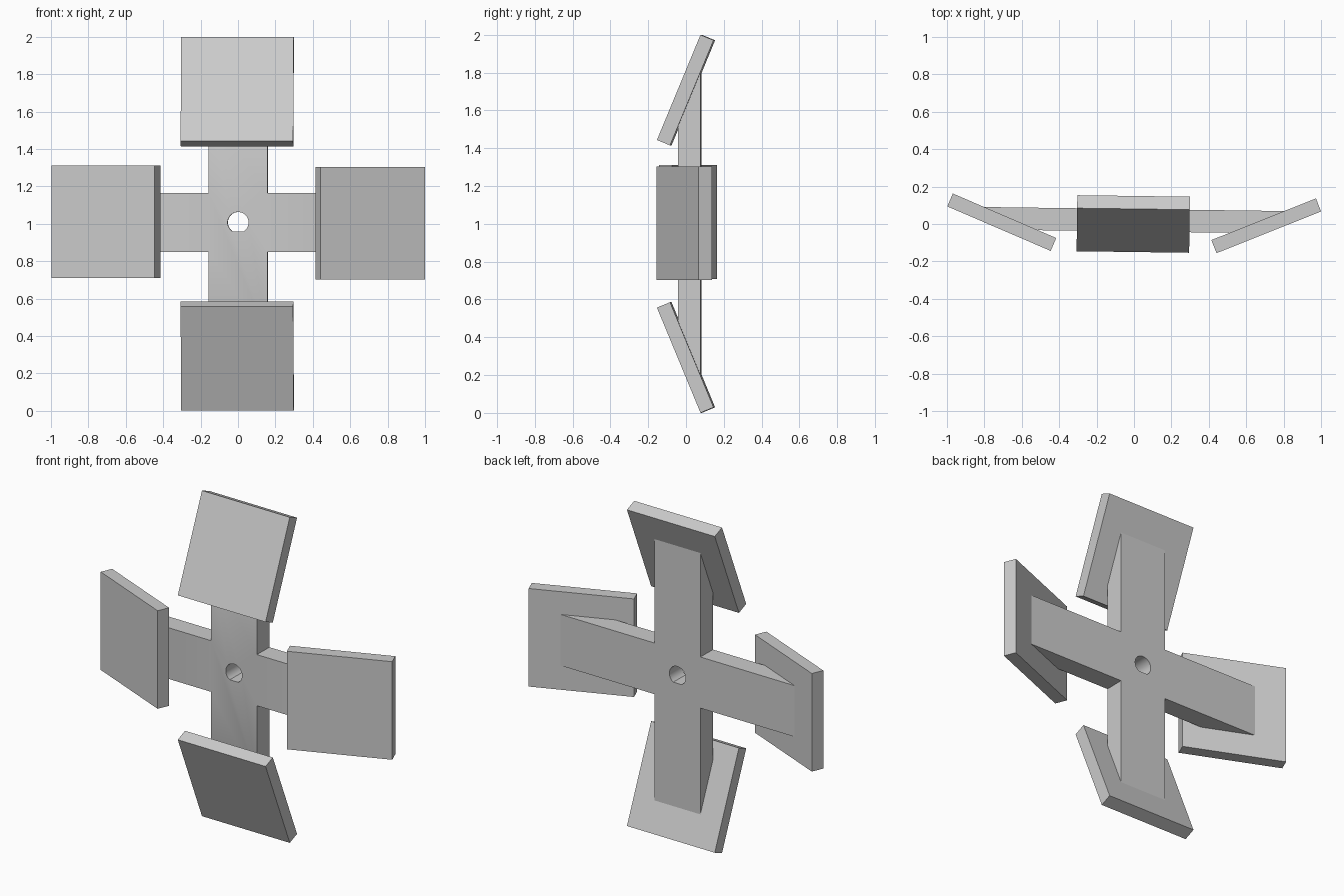
import bpy, bmesh
from math import radians, sin, cos, tan, pi, asin
from mathutils import Matrix, Vector

cube = bpy.data.objects.get("Cube")
if cube:
    bpy.data.objects.remove(cube)

grey = bpy.data.materials.new("plain grey")
grey.use_nodes = True
COLOUR = (0.6, 0.6, 0.6, 1)
grey.diffuse_color = COLOUR
grey.node_tree.nodes["Principled BSDF"].inputs["Base Color"].default_value = COLOUR

PITCH = radians(22.5)                        # slope of each paddle
YAW = Matrix.Rotation(radians(-0.77), 4, 'Z')  # slight turn of the whole wheel
REACH = 0.707                                # hub centre to paddle centre
HALF = 0.157                                 # half width of an arm
FRONT, BACK = -0.04, 0.08


def make_object(name, bm, matrix):
    bm.transform(matrix)
    bmesh.ops.recalc_face_normals(bm, faces=bm.faces)
    mesh = bpy.data.meshes.new(name)
    bm.to_mesh(mesh)
    bm.free()
    mesh.materials.append(grey)
    obj = bpy.data.objects.new(name, mesh)
    bpy.context.collection.objects.link(obj)
    return obj


def prism(front, back):
    """Solid between two matching outlines."""
    bm = bmesh.new()
    a = [bm.verts.new(p) for p in front]
    b = [bm.verts.new(p) for p in back]
    bm.faces.new(a)
    bm.faces.new(b[::-1])
    for i in range(len(a)):
        j = (i + 1) % len(a)
        bm.faces.new((a[i], b[i], b[j], a[j]))
    return bm


def cross_outline(y):
    """Cross whose arm tips end on the sloping paddle planes."""
    tip = REACH + y / tan(PITCH)
    points = []
    for k in range(4):
        turn = Matrix.Rotation(k * pi / 2, 3, 'Y')
        for x, z in ((-HALF, HALF), (-HALF, tip), (HALF, tip)):
            points.append(turn @ Vector((x, y, z)))
    return points


def hole_outline(y):
    """Round shaft hole with a flat on its lower side."""
    r = 0.056
    start = -asin(0.048 / r)
    sweep = pi - 2 * start
    return [(r * cos(start + sweep * i / 32), y, r * sin(start + sweep * i / 32))
            for i in range(33)]


# Cross-shaped hub with a flatted shaft hole
hub_place = YAW @ Matrix.Translation((0.001, 0, 1.007))
hub = make_object("hub_cross", prism(cross_outline(FRONT), cross_outline(BACK)), hub_place)
cutter = make_object("shaft_cutter", prism(hole_outline(-0.2), hole_outline(0.2)), hub_place)
cutter.hide_render = True
cut = hub.modifiers.new("shaft_hole", 'BOOLEAN')
cut.object = cutter
cut.operation = 'DIFFERENCE'
cut.solver = 'EXACT'
bpy.context.view_layer.objects.active = hub
hub.select_set(True)
bpy.ops.object.modifier_apply(modifier=cut.name)
bpy.data.objects.remove(cutter)
bpy.ops.object.shade_smooth_by_angle(angle=radians(30))

# Four sloping square paddles
for k, (name, x, z) in enumerate((("top_paddle", -0.004, 1), ("left_paddle", 0, 1.003),
                                  ("bottom_paddle", -0.004, 1), ("right_paddle", 0, 1.01))):
    bm = bmesh.new()
    bmesh.ops.create_cube(bm, size=1)
    place = (YAW @ Matrix.Translation((x, 0, z)) @ Matrix.Rotation(k * pi / 2, 4, 'Y')
             @ Matrix.Translation((0, 0, REACH)) @ Matrix.Rotation(-PITCH, 4, 'X')
             @ Matrix.Diagonal((0.602, 0.075, 0.602, 1)))
    make_object(name, bm, place)
